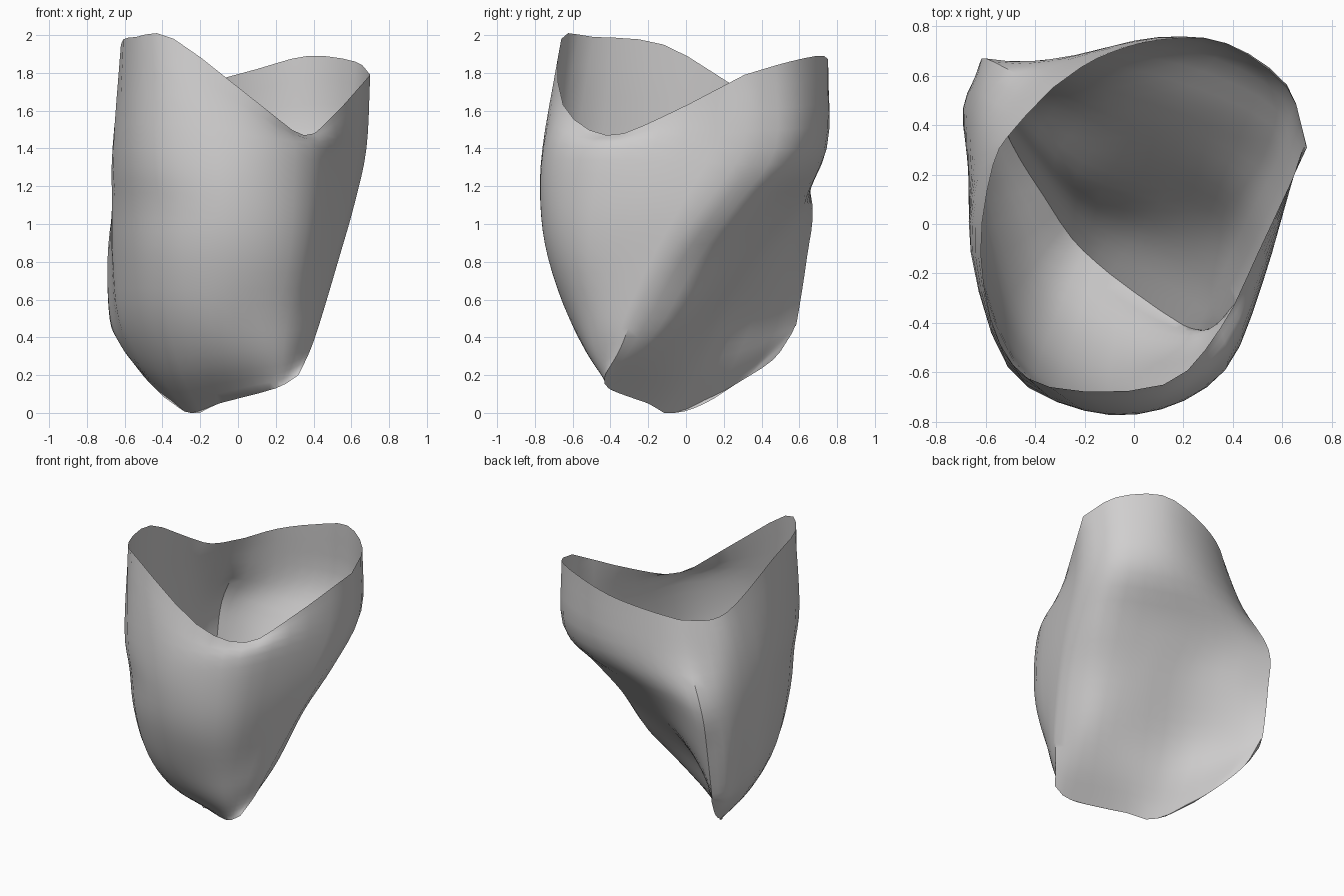
import bpy
import bmesh
from mathutils import Vector

if "Cube" in bpy.data.objects:
    bpy.data.objects.remove(bpy.data.objects["Cube"], do_unlink=True)

AROUND = 3      # subdivisions between neighbouring profile points
UPWARD = 4      # subdivisions between neighbouring rings
LIP = 9         # profile index of the left lip, where the front wall ends


def section(height, points):
    """Turn a flat outline into a horizontal ring."""
    return [Vector((x, y, height)) for x, y in points]


def spline(a, b, c, d, t):
    """Point between b and c on a smooth curve."""
    return 0.5 * (2 * b + (c - a) * t + (2 * a - 5 * b + 4 * c - d) * t ** 2
                  + (3 * b - a - 3 * c + d) * t ** 3)


def smooth_path(points, steps):
    """Smooth open path through the points."""
    first = 2 * points[0] - points[1]
    last = 2 * points[-1] - points[-2]
    p = [first] + points + [last]
    result = [spline(*p[i:i + 4], s / steps)
              for i in range(len(points) - 1) for s in range(steps)]
    return result + [points[-1]]


def smooth_ring(ring):
    """Closed ring with a corner at the right crease and at the left lip."""
    front = smooth_path(ring[:LIP + 1], AROUND)
    back = smooth_path(ring[LIP:] + ring[:1], AROUND)
    return front[:-1] + back[:-1]


# Keel where the front wall and the sloping underside meet
keel = [Vector(p) for p in (
    (.32, -.43, .2), (.27, -.43, .17), (.2, -.41, .13), (.08, -.34, .1), (-.1, -.2, .05),
    (-.25, -.06, 0), (-.34, .1, .05), (-.46, .26, .15), (-.56, .46, .28), (-.6, .56, .42))]
keel += [keel[i].copy() for i in (7, 5, 4, 2)]

# Horizontal outlines, starting at the right-hand crease and passing the front first;
# the last four points of each follow the underside, with a trough beside the left lip
low = section(.5, (
    (.44, -.28), (.38, -.42), (.26, -.55), (.06, -.61), (-.19, -.6), (-.45, -.43), (-.61, -.02),
    (-.65, .23), (-.68, .46), (-.62, .59), (-.46, .43), (-.23, .21), (.11, .09), (.36, -.04)))
middle = section(.82, (
    (.535, -.1), (.46, -.34), (.34, -.59), (.1, -.715), (-.2, -.71), (-.48, -.52), (-.645, -.06),
    (-.67, .22), (-.69, .47), (-.62, .64), (-.4, .55), (-.11, .39), (.17, .29), (.44, .14)))
crest = section(1.1, (
    (.615, .1), (.51, -.27), (.37, -.59), (.11, -.75), (-.2, -.75), (-.49, -.55), (-.65, -.09),
    (-.665, .2), (-.65, .46), (-.6, .67), (-.38, .64), (-.1, .59), (.2, .5), (.54, .34)))
shoulder = section(1.4, (
    (.68, .3), (.53, -.17), (.38, -.53), (.11, -.73), (-.22, -.745), (-.51, -.58), (-.66, -.12),
    (-.63, .2), (-.57, .41), (-.44, .59), (-.2, .69), (.08, .745), (.36, .71), (.61, .55)))

# Wavy open rim
rim = [Vector(p) for p in (
    (.7, .31, 1.79), (.5, -.12, 1.57), (.35, -.42, 1.47), (.12, -.65, 1.63), (-.34, -.66, 1.98),
    (-.54, -.49, 1.99), (-.62, -.12, 1.95), (-.57, .24, 1.74), (-.48, .39, 1.66), (-.33, .55, 1.68),
    (-.15, .67, 1.75), (.1, .745, 1.82), (.37, .73, 1.89), (.62, .55, 1.86))]

# Rounded lower belly, fuller on the front wall than on the underside
belly = []
for i, (a, b) in enumerate(zip(keel, low)):
    spread = .6 if 1 < i < LIP else .53
    p = a.lerp(b, spread)
    p.z = a.z + (b.z - a.z) * .45
    belly.append(p)

rings = [smooth_ring(r) for r in (keel, belly, low, middle, crest, shoulder, rim)]
columns = [smooth_path(list(c), UPWARD) for c in zip(*rings)]

# Open shell skinned over the columns
bm = bmesh.new()
grid = [[bm.verts.new(p) for p in column] for column in columns]
for i, column in enumerate(grid):
    following = grid[(i + 1) % len(grid)]
    for j in range(len(column) - 1):
        bm.faces.new((column[j], column[j + 1], following[j + 1], following[j]))

# Close the thin seam along the keel
bm.faces.new([column[0] for column in grid])
bmesh.ops.remove_doubles(bm, verts=bm.verts[:], dist=.0005)
bmesh.ops.recalc_face_normals(bm, faces=bm.faces[:])

# Rest the lowest point on the ground
bottom = min(v.co.z for v in bm.verts)
bmesh.ops.translate(bm, verts=bm.verts[:], vec=(0, 0, -bottom))

mesh = bpy.data.meshes.new("open_shell")
bm.to_mesh(mesh)
bm.free()
shell = bpy.data.objects.new("open_shell", mesh)
bpy.context.collection.objects.link(shell)

# Plain grey finish
color = (.63, .62, .62, 1)
grey = bpy.data.materials.new("plain_grey")
grey.use_nodes = True
grey.diffuse_color = color
grey.node_tree.nodes["Principled BSDF"].inputs["Base Color"].default_value = color
mesh.materials.append(grey)

bpy.ops.object.select_all(action="DESELECT")
shell.select_set(True)
bpy.context.view_layer.objects.active = shell
bpy.ops.object.shade_smooth_by_angle(angle=.7)
